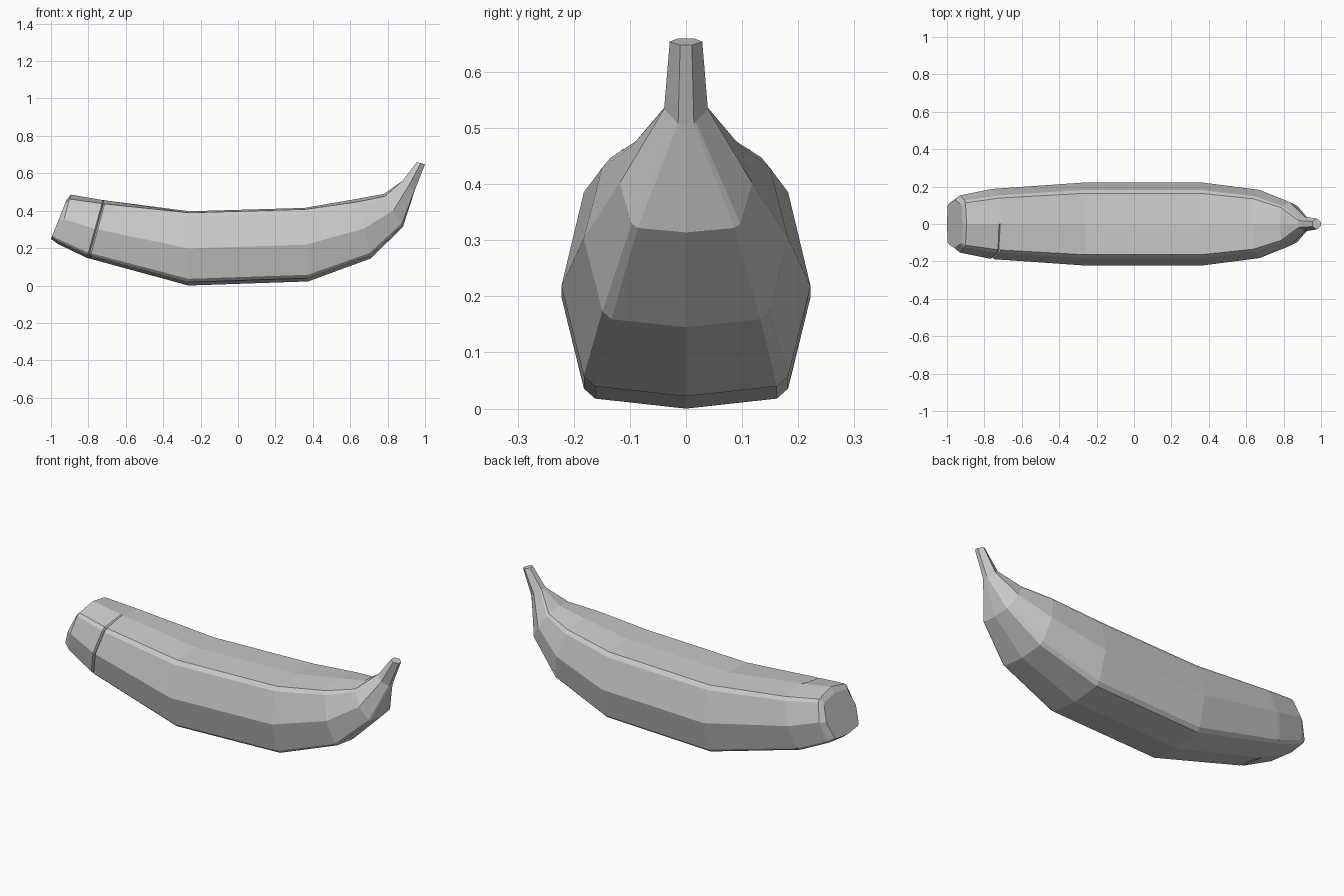
import bpy, bmesh
from mathutils import Vector

if "Cube" in bpy.data.objects:
    bpy.data.objects.remove(bpy.data.objects["Cube"])

# Stations: bottom (x, z), top (x, z), half width, top rounding, groove depth on the front side
stations = [
    ((-1.0, 0.25), (-0.917, 0.457), 0.13, 0.07, 0),
    ((-0.965, 0.223), (-0.895, 0.486), 0.153, 0.09, 0),
    ((-0.808, 0.148), (-0.722, 0.457), 0.186, 0.06, 0),
    ((-0.80, 0.146), (-0.715, 0.456), 0.187, 0.06, 0.012),
    ((-0.792, 0.144), (-0.708, 0.455), 0.188, 0.06, 0),
    ((-0.265, 0.0), (-0.26, 0.397), 0.222, 0.02, 0),
    ((0.375, 0.022), (0.355, 0.415), 0.222, 0.02, 0),
    ((0.71, 0.145), (0.635, 0.463), 0.182, 0.05, 0),
    ((0.882, 0.314), (0.78, 0.49), 0.118, 0.07, 0),
    ((0.945, 0.508), (0.88, 0.56), 0.039, 0.02, 0),
    ((1.0, 0.648), (0.955, 0.66), 0.029, 0.02, 0),
]


def section(bottom, top, w, r, groove, stem):
    """Twelve-sided bevelled cross-section between a bottom and a top point."""
    if stem:
        half = [(0.36, 0.0), (0.45, 0.06), (1, 0.5), (0.55, 0.94), (0.46, 1.0)]
    else:
        half = [(0.73, 0.045), (0.82, 0.09), (1, 0.5), (0.82, 0.945 - r), (0.74, 1 - r)]
    loop = [(0, 0)] + half + [(0, 1)] + [(-y, t) for y, t in reversed(half)]
    b, t_ = Vector((bottom[0], 0, bottom[1])), Vector((top[0], 0, top[1]))
    mid = (b + t_) / 2
    pts = []
    for y, t in loop:
        p = b.lerp(t_, t) + Vector((0, y * w, 0))
        if y < 0 and groove:
            p -= (p - mid).normalized() * groove
        pts.append(p)
    return pts


# Banana skin lofted through the stations
bm = bmesh.new()
rings = []
for i, s in enumerate(stations):
    rings.append([bm.verts.new(p) for p in section(*s, i >= len(stations) - 2)])
for a, b in zip(rings, rings[1:]):
    for k in range(12):
        n = (k + 1) % 12
        bm.faces.new((a[k], a[n], b[n], b[k]))

# Blossom end and stem end caps
bm.faces.new(rings[0][::-1])
bm.faces.new(rings[-1])
bmesh.ops.recalc_face_normals(bm, faces=bm.faces)
mesh = bpy.data.meshes.new("banana")
bm.to_mesh(mesh)
bm.free()
bpy.context.collection.objects.link(bpy.data.objects.new("banana", mesh))
